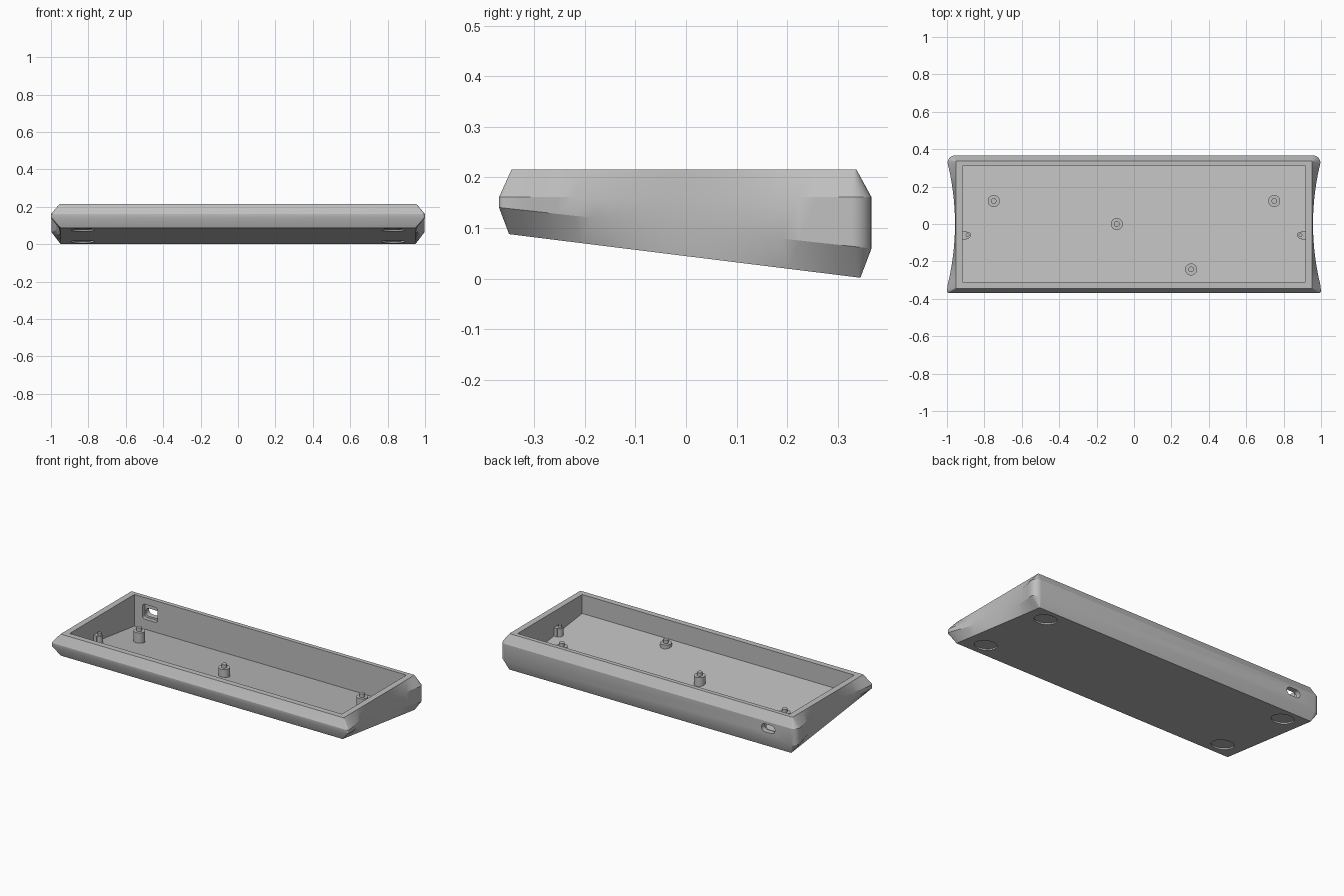
import bpy, bmesh, math
from mathutils import Vector, Matrix

cube = bpy.data.objects.get("Cube")
if cube:
    bpy.data.objects.remove(cube, do_unlink=True)

grey = bpy.data.materials.new("plain grey")
grey.use_nodes = True
colour = (0.52, 0.52, 0.52, 1)
grey.diffuse_color = colour
grey.node_tree.nodes["Principled BSDF"].inputs["Base Color"].default_value = colour

SLOPE = 0.124
TILT = Matrix.Rotation(-math.atan(SLOPE), 4, 'X')
FRONT, BACK, WAIST = -0.37, 0.367, 0.957


def underside(y):
    return 0.0445 - SLOPE * y


def floor_z(y):
    return underside(y) + 0.018


def finish(bm, name, smooth=True):
    bmesh.ops.recalc_face_normals(bm, faces=bm.faces)
    mesh = bpy.data.meshes.new(name)
    bm.to_mesh(mesh)
    bm.free()
    mesh.materials.append(grey)
    ob = bpy.data.objects.new(name, mesh)
    bpy.context.collection.objects.link(ob)
    if smooth:
        shade(ob)
    return ob


def shade(ob):
    bpy.ops.object.select_all(action='DESELECT')
    ob.select_set(True)
    bpy.context.view_layer.objects.active = ob
    bpy.ops.object.shade_smooth_by_angle(angle=math.radians(22))


def cylinder(bm, x, y, z0, z1, r, tilt=Matrix()):
    place = Matrix.Translation((x, y, (z0 + z1) / 2)) @ tilt
    bmesh.ops.create_cone(bm, cap_ends=True, segments=32, radius1=r, radius2=r,
                          depth=z1 - z0, matrix=place)


def box(name, low, high):
    bm = bmesh.new()
    bmesh.ops.create_cube(bm, size=1)
    low, high = Vector(low), Vector(high)
    for v in bm.verts:
        v.co = (low + high) / 2 + v.co * (high - low)
    return finish(bm, name, False)


def slot(name, x, z, w, h, r, y0, y1):
    """Rounded rectangle extruded along y."""
    bm = bmesh.new()
    verts = []
    for q, (sx, sz) in enumerate(((1, 1), (-1, 1), (-1, -1), (1, -1))):
        for i in range(7):
            a = (q + i / 6) * math.pi / 2
            verts.append(bm.verts.new((x + sx * (w / 2 - r) + r * math.cos(a), y0,
                                       z + sz * (h / 2 - r) + r * math.sin(a))))
    face = bm.faces.new(verts)
    out = bmesh.ops.extrude_face_region(bm, geom=[face])
    moved = [g for g in out["geom"] if isinstance(g, bmesh.types.BMVert)]
    bmesh.ops.translate(bm, verts=moved, vec=(0, y1 - y0, 0))
    return finish(bm, name, False)


def cut(target, cutter):
    cutter.hide_render = True
    mod = target.modifiers.new("cut", 'BOOLEAN')
    mod.operation, mod.solver, mod.object = 'DIFFERENCE', 'EXACT', cutter
    bpy.context.view_layer.objects.active = target
    bpy.ops.object.modifier_apply(modifier=mod.name)
    bpy.data.objects.remove(cutter, do_unlink=True)


def outline(y0, y1, width, r_front, r_back):
    """Closed plan outline, with mirrored sides and rounded corners."""
    half = []
    for i in range(5):
        a = -math.pi / 2 + i * math.pi / 8
        half.append((width(y0 + r_front) - r_front + r_front * math.cos(a),
                     y0 + r_front + r_front * math.sin(a)))
    for i in range(1, 20):
        y = y0 + r_front + (y1 - r_back - y0 - r_front) * i / 20
        half.append((width(y), y))
    for i in range(7):
        a = i * math.pi / 12
        half.append((width(y1 - r_back) - r_back + r_back * math.cos(a),
                     y1 - r_back + r_back * math.sin(a)))
    return half + [(-x, y) for x, y in reversed(half)]


def bowed(y):
    return WAIST + 0.043 * min(1, abs(y / 0.34)) ** 2


# Outer shell: four stacked outlines, with bowed sides and a sloping underside
layers = [
    (outline(-0.35, 0.345, lambda y: 0.95, 0.003, 0.003), underside),
    (outline(FRONT, BACK, bowed, 0.012, 0.04), lambda y: 0.1 - 0.11 * y),
    (outline(FRONT, BACK, bowed, 0.012, 0.04), lambda y: 0.161),
    (outline(-0.345, 0.337, lambda y: 0.953, 0.003, 0.003), lambda y: 0.216),
]
bm = bmesh.new()
rings = [[bm.verts.new((x, y, height(y))) for x, y in plan] for plan, height in layers]
for low, high in zip(rings, rings[1:]):
    for i in range(len(low)):
        j = (i + 1) % len(low)
        bm.faces.new((low[i], low[j], high[j], high[i]))
bm.faces.new(rings[0])
bm.faces.new(rings[-1])
shell = finish(bm, "case_shell", False)

# Open cavity with a floor parallel to the underside
cavity = box("cavity_cutter", (-0.916, -0.31, 0), (0.916, 0.311, 0.4))
for v in cavity.data.vertices:
    if v.co.z < 0.1:
        v.co.z = floor_z(v.co.y)
cut(shell, cavity)

# Connector opening with a larger pocket inside the back wall
cut(shell, slot("port_cutter", -0.81, 0.12, 0.09, 0.048, 0.022, 0.25, 0.45))
cut(shell, slot("pocket_cutter", -0.81, 0.13, 0.1, 0.09, 0.015, 0.25, 0.335))

# Shallow round foot recesses
for sx in (-1, 1):
    for y in (-0.25, 0.25):
        bm = bmesh.new()
        z = underside(y)
        cylinder(bm, sx * 0.83, y, z - 0.02, z + 0.008, 0.062, TILT)
        cut(shell, finish(bm, "foot_cutter", False))
shade(shell)

# Standoff posts with locating pins
for n, (x, y) in enumerate(((-0.75, 0.123), (0.75, 0.123), (-0.092, 0), (0.305, -0.243)), 1):
    bm = bmesh.new()
    cylinder(bm, x, y, floor_z(y) - 0.008, 0.113, 0.032)
    cylinder(bm, x, y, 0.11, 0.134, 0.015)
    finish(bm, f"standoff_post_{n}")

# Side bosses joined to the walls by ribs
for side, sx in (("left", 1), ("right", -1)):
    y = -0.06
    bm = bmesh.new()
    cylinder(bm, sx * 0.89, y, floor_z(y) - 0.005, 0.118, 0.018)
    cylinder(bm, sx * 0.89, y, 0.115, 0.134, 0.01)
    finish(bm, f"{side}_side_boss")
    xs = sorted((sx * 0.895, sx * 0.92))
    box(f"{side}_boss_rib", (xs[0], y - 0.022, floor_z(y) - 0.005),
        (xs[1], y + 0.022, 0.118))
